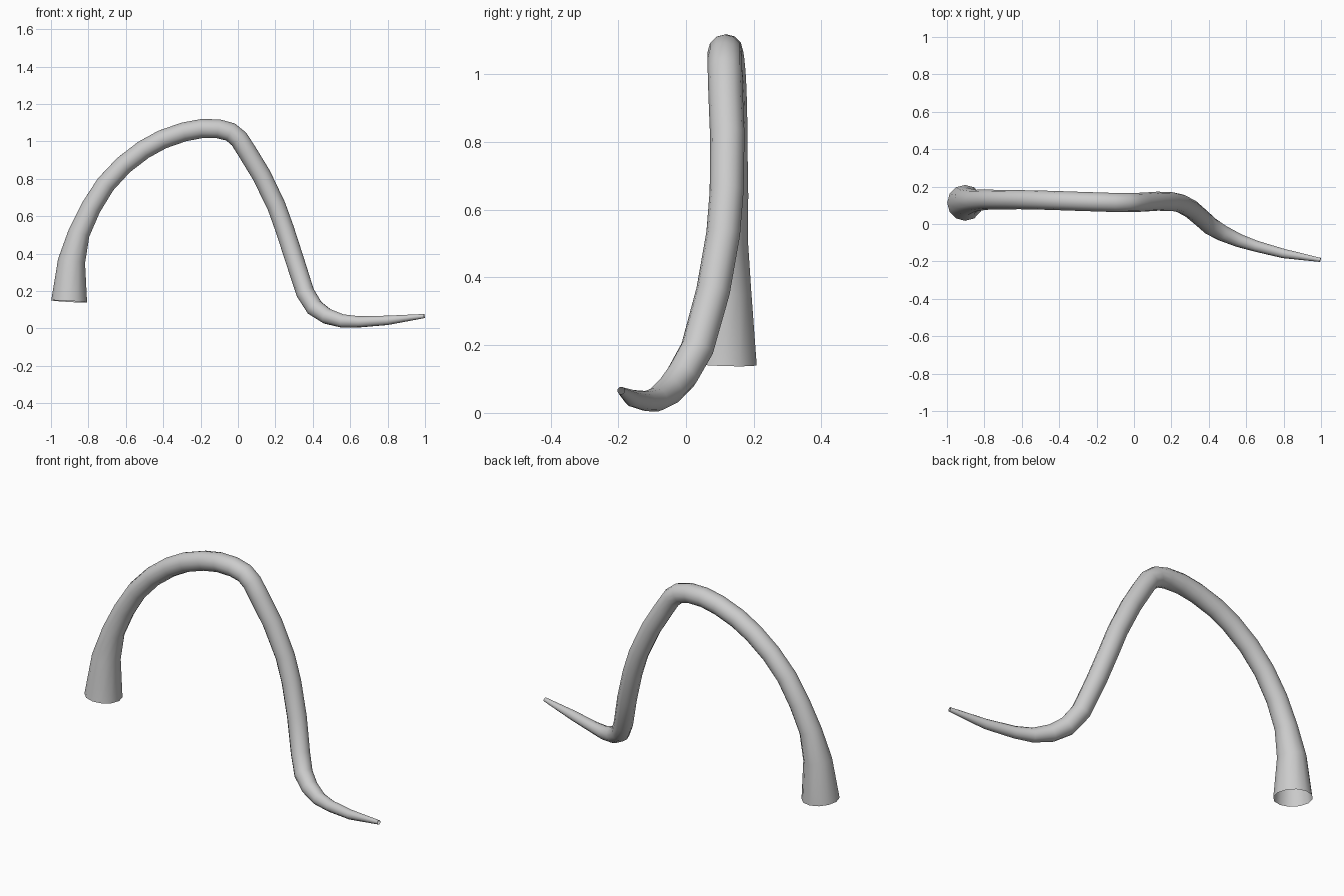
import bpy
import bmesh
from math import cos, sin, tau
from mathutils import Vector

cube = bpy.data.objects.get("Cube")
if cube:
    bpy.data.objects.remove(cube, do_unlink=True)

SIDES = 12


def make_material(name, colour):
    material = bpy.data.materials.new(name)
    material.use_nodes = True
    material.diffuse_color = colour
    material.node_tree.nodes["Principled BSDF"].inputs["Base Color"].default_value = colour
    return material


def path_tangents(centres):
    """Direction of the path at each point, bisecting the bend."""
    steps = [(b - a).normalized() for a, b in zip(centres, centres[1:])]
    inner = [(a + b).normalized() for a, b in zip(steps, steps[1:])]
    return [steps[0]] + inner + [steps[-1]]


def tapered_tube(name, path, material):
    """Open tube swept along x, y, z, radius points without twisting."""
    centres = [Vector(point[:3]) for point in path]
    tangents = path_tangents(centres)
    across = Vector((0, 1, 0))
    mesh_builder = bmesh.new()
    previous_ring = None
    for centre, tangent, point in zip(centres, tangents, path):
        across = (across - tangent * across.dot(tangent)).normalized()
        other = tangent.cross(across)
        ring = []
        for side in range(SIDES):
            angle = tau * side / SIDES
            offset = across * cos(angle) + other * sin(angle)
            ring.append(mesh_builder.verts.new(centre + offset * point[3]))
        if previous_ring:
            for side in range(SIDES):
                following = (side + 1) % SIDES
                mesh_builder.faces.new((previous_ring[side], previous_ring[following],
                                        ring[following], ring[side]))
        previous_ring = ring
    for face in mesh_builder.faces:
        face.smooth = True
    mesh = bpy.data.meshes.new(name)
    mesh_builder.to_mesh(mesh)
    mesh_builder.free()
    mesh.materials.append(material)
    tube = bpy.data.objects.new(name, mesh)
    bpy.context.collection.objects.link(tube)
    return tube


# Flared root, high arch, sharp knee, then a curl out to the thin tip
tentacle_path = [
    (-.903, .113, .144, .096), (-.89, .12, .36, .073), (-.85, .125, .51, .058),
    (-.787, .13, .645, .054), (-.708, .13, .77, .052), (-.612, .13, .873, .051),
    (-.505, .128, .955, .051), (-.405, .125, 1.01, .051), (-.29, .121, 1.05, .051),
    (-.195, .118, 1.068, .051), (-.105, .115, 1.067, .051), (-.04, .115, 1.05, .051),
    (.005, .115, 1.013, .051), (.05, .117, .943, .051), (.125, .122, .82, .051),
    (.205, .12, .655, .05), (.25, .11, .53, .05), (.305, .08, .36, .05),
    (.36, .033, .19, .049), (.41, -.012, .11, .048), (.475, -.05, .065, .043),
    (.56, -.088, .039, .036), (.65, -.118, .035, .03), (.8, -.158, .043, .025),
    (.997, -.192, .066, .011),
]

# Single pale grey part
grey = make_material("pale grey", (0.6, 0.6, 0.6, 1))
tapered_tube("curved_tentacle", tentacle_path, grey)
